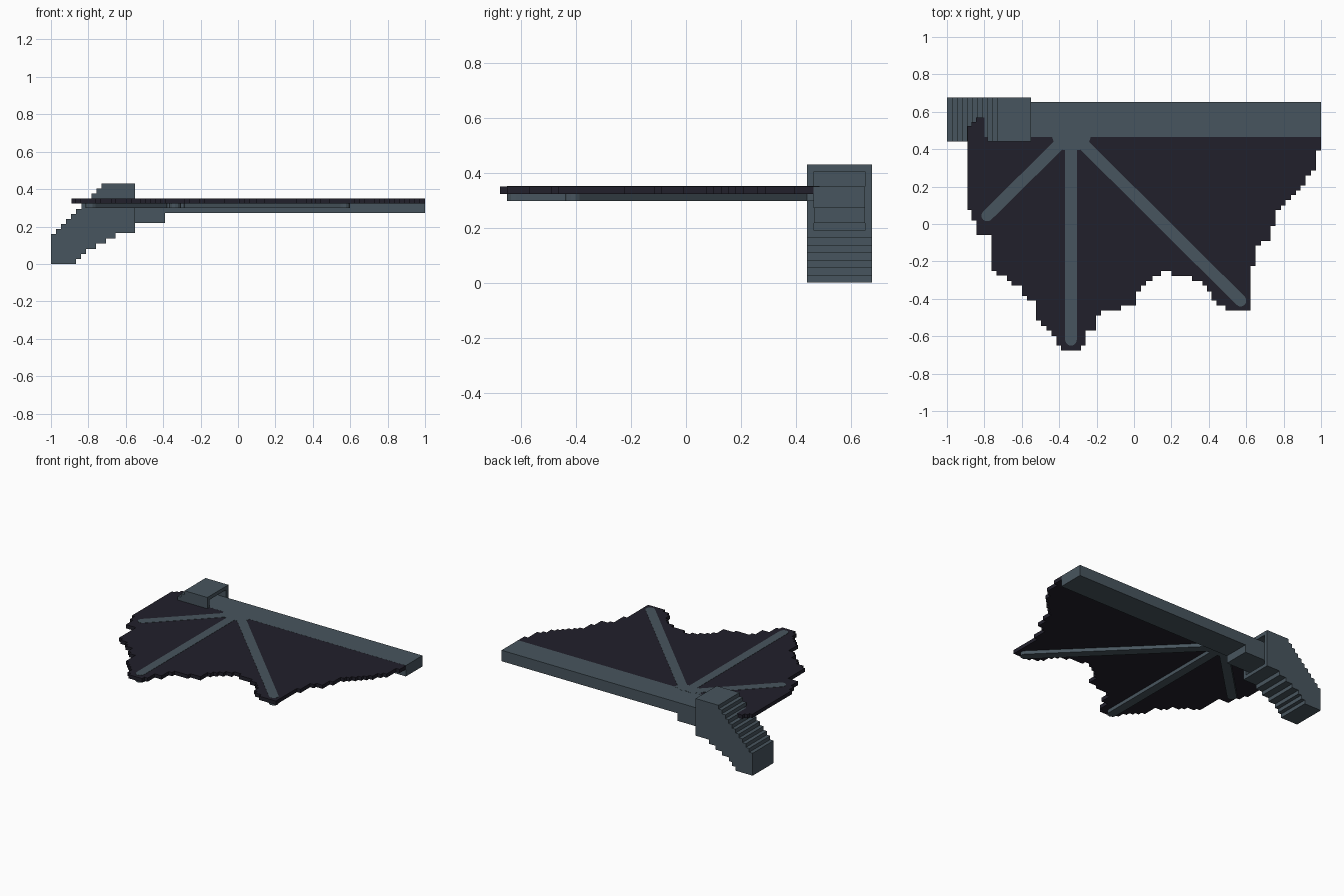
import bpy, bmesh, math
from mathutils import Vector

if "Cube" in bpy.data.objects:
    bpy.data.objects.remove(bpy.data.objects["Cube"])


def material(name, rgb):
    m = bpy.data.materials.new(name)
    m.diffuse_color = (*rgb, 1)
    m.use_nodes = True
    m.node_tree.nodes["Principled BSDF"].inputs["Base Color"].default_value = m.diffuse_color
    return m


SLATE = material("slate grey", (0.064, 0.091, 0.112))
DARK = material("dark membrane", (0.0155, 0.0145, 0.024))


def prism(name, layers, mat):
    """Each layer is (points, offset vector); the flat outline is swept along it."""
    bm = bmesh.new()
    for pts, sweep in layers:
        face = bm.faces.new([bm.verts.new(p) for p in pts])
        out = bmesh.ops.extrude_face_region(bm, geom=[face], use_keep_orig=True)
        moved = [g for g in out["geom"] if isinstance(g, bmesh.types.BMVert)]
        bmesh.ops.translate(bm, verts=moved, vec=sweep)
    bmesh.ops.recalc_face_normals(bm, faces=bm.faces[:])
    me = bpy.data.meshes.new(name)
    bm.to_mesh(me)
    bm.free()
    me.materials.append(mat)
    ob = bpy.data.objects.new(name, me)
    bpy.context.collection.objects.link(ob)
    return ob


def flat(pts, z0, z1):
    return [(x, y, z0) for x, y in pts], Vector((0, 0, z1 - z0))


def side(pts, y0, y1):
    return [(x, y0, z) for x, z in pts], Vector((0, y1 - y0, 0))


def rect(x0, x1, y0, y1):
    return [(x0, y0), (x1, y0), (x1, y1), (x0, y1)]


S = 0.027  # step size of the blocky surfaces

# Shoulder arm: stepped underside and stepped back, with a socket at the right end
under = [(-1, 0), (-0.866, 0)]
for x, rise in ((-0.839, 1), (-0.813, 2), (-0.76, 3), (-0.707, 4), (-0.655, 5)):
    under += [(under[-1][0], rise * S), (x, rise * S)]
under += [(-0.655, 0.165), (-0.55, 0.165)]
upper = [(-0.73, 0.43)]
for i in range(1, 11):
    x, z = -0.73 - (i - 1) * S, 0.43 - i * S
    upper += [(x, z), (x - S, z)]
upper[-1] = (-1, 0.16)
socket = [(-0.55, 0.19), (-0.7, 0.19), (-0.7, 0.404), (-0.55, 0.404)]
end = [(-0.55, 0.43)]
solid = under + end + upper
core = under + socket + end + upper
prism("shoulder_arm", [side(solid, 0.44, 0.466), side(core, 0.466, 0.651),
                       side(solid, 0.651, 0.677)], SLATE)

# Leading spar with its thicker root
prism("leading_spar", [flat(rect(-0.7, 1, 0.464, 0.651), 0.272, 0.35)], SLATE)
prism("spar_root", [flat(rect(-0.7, -0.39, 0.466, 0.651), 0.218, 0.272)], SLATE)

# Membrane: trailing edge as steps (start x, edge y)
steps = [(-0.89, 0.075), (-0.868, 0.02), (-0.843, -0.06), (-0.763, -0.25),
         (-0.735, -0.275), (-0.68, -0.305), (-0.655, -0.33), (-0.6, -0.385),
         (-0.573, -0.41), (-0.523, -0.515), (-0.496, -0.545), (-0.468, -0.57),
         (-0.44, -0.6), (-0.415, -0.65), (-0.39, -0.677), (-0.284, -0.65),
         (-0.258, -0.57), (-0.204, -0.49), (-0.177, -0.463), (-0.07, -0.437),
         (0.01, -0.36), (0.037, -0.33), (0.065, -0.305), (0.1, -0.277),
         (0.145, -0.25), (0.2, -0.277), (0.31, -0.305), (0.365, -0.33),
         (0.39, -0.36), (0.415, -0.41), (0.44, -0.437), (0.49, -0.463),
         (0.623, -0.225), (0.65, -0.115), (0.68, -0.09), (0.73, -0.01),
         (0.757, 0.075), (0.785, 0.1), (0.81, 0.127), (0.84, 0.155),
         (0.865, 0.18), (0.89, 0.207), (0.918, 0.26), (0.945, 0.287),
         (0.972, 0.393), (1.0, None)]
edge = []
for (x0, y), (x1, _) in zip(steps, steps[1:]):
    edge += [(x0, y), (x1, y)]
edge += [(1, 0.464), (-0.8, 0.464), (-0.8, 0.57), (-0.845, 0.57),
         (-0.845, 0.545), (-0.868, 0.545), (-0.868, 0.525), (-0.89, 0.525)]
prism("wing_membrane", [flat(edge, 0.323, 0.3495)], DARK)


# Ribs: round-ended bars fanning out from the spar
def capsule(p, q, r=0.031, n=6):
    p, q = Vector(p), Vector(q)
    a = math.atan2(*(q - p).yx)
    pts = []
    for c, start in ((q, a - math.pi / 2), (p, a + math.pi / 2)):
        for i in range(n + 1):
            t = start + math.pi * i / n
            pts.append((c.x + r * math.cos(t), c.y + r * math.sin(t)))
    return pts


for name, p, q in (("inner_rib", (-0.37, 0.455), (-0.785, 0.045)),
                   ("middle_rib", (-0.337, 0.45), (-0.337, -0.62)),
                   ("outer_rib", (-0.3, 0.455), (0.57, -0.41))):
    prism(name, [flat(capsule(p, q), 0.298, 0.351)], SLATE)

# Gusset where the ribs meet the spar
gusset = [(-0.44, 0.47), (-0.43, 0.44), (-0.38, 0.395), (-0.29, 0.395),
          (-0.24, 0.44), (-0.23, 0.47)]
prism("rib_gusset", [flat(gusset, 0.298, 0.3507)], SLATE)
